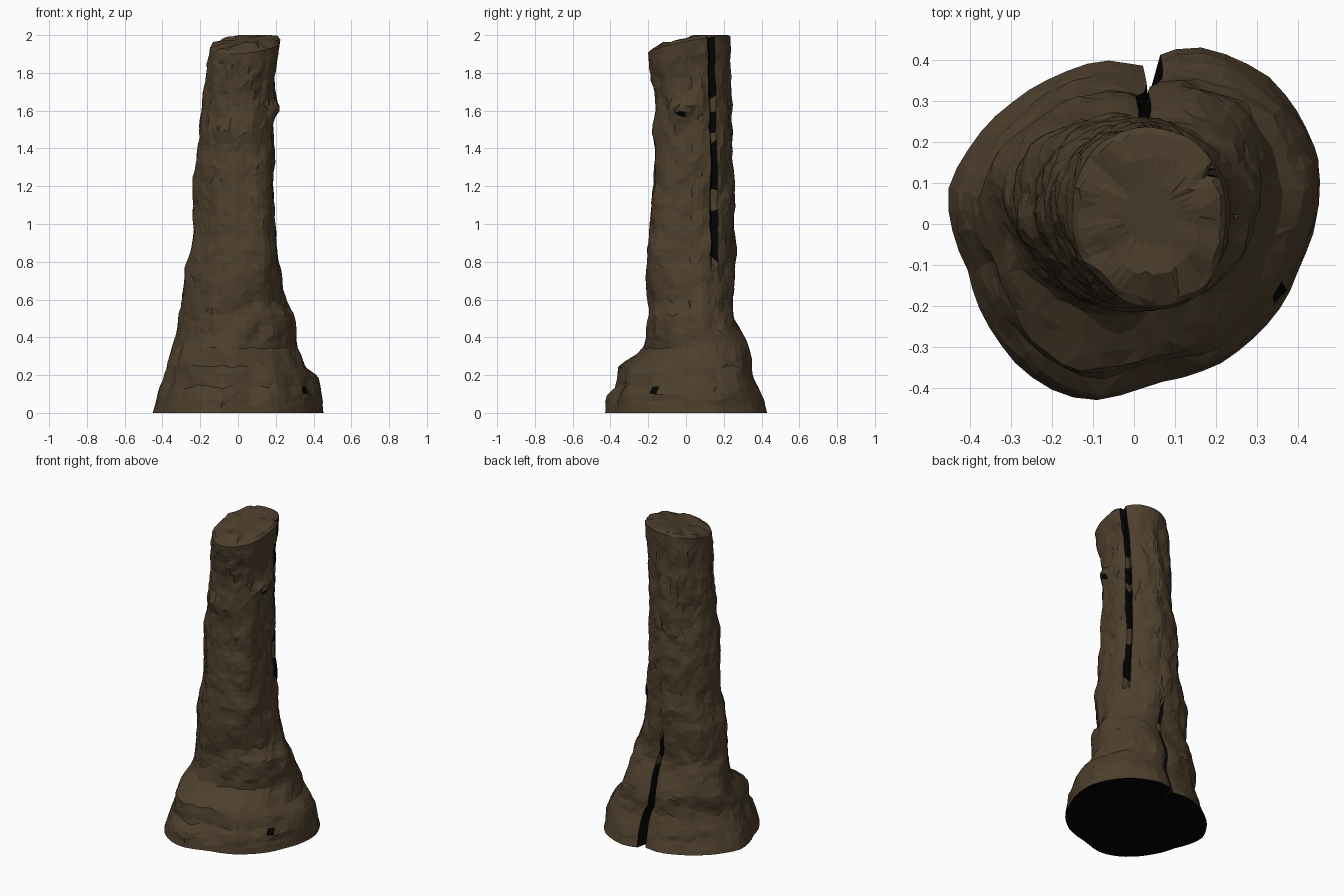
import bpy, bmesh, math, random
from mathutils import Vector, noise

random.seed(4)
if "Cube" in bpy.data.objects:
    bpy.data.objects.remove(bpy.data.objects["Cube"])


def flat_colour(name, rgb):
    mat = bpy.data.materials.new(name)
    mat.use_nodes = True
    mat.diffuse_color = (*rgb, 1)
    bsdf = mat.node_tree.nodes["Principled BSDF"]
    bsdf.inputs["Base Color"].default_value = (*rgb, 1)
    bsdf.inputs["Roughness"].default_value = 1
    return mat


def lerp_table(table, key):
    for a, b in zip(table, table[1:]):
        if key <= b[0]:
            f = (key - a[0]) / (b[0] - a[0])
            return [p + (q - p) * f for p, q in zip(a[1:], b[1:])]
    return table[-1][1:]


def bell(value, width):
    return math.exp(-(value / width) ** 2)


# Height, then left, right, front and back limits of the column
LIMITS = [
    (0, -.455, .45, -.43, .425), (.1, -.425, .435, -.41, .395),
    (.13, -.415, .43, -.375, .38), (.2, -.39, .405, -.365, .35),
    (.25, -.375, .35, -.36, .34), (.3, -.365, .335, -.285, .34),
    (.34, -.35, .325, -.23, .335), (.43, -.32, .31, -.22, .29),
    (.52, -.31, .295, -.21, .255), (.57, -.30, .245, -.205, .25),
    (.75, -.285, .22, -.215, .265), (.95, -.235, .2, -.195, .255),
    (1.2, -.235, .187, -.172, .25), (1.4, -.21, .187, -.168, .245),
    (1.5, -.2, .182, -.178, .24), (1.6, -.187, .187, -.16, .237),
    (1.76, -.172, .197, -.17, .235), (1.86, -.16, .21, -.195, .235),
    (1.94, -.15, .222, -.2, .235),
]
# Angle and relative radius of the lobed foot
FOOT = [
    (0, .98), (22, 1.07), (50, 1.115), (70, 1.08), (79, 1.02), (87, .9),
    (100, .95), (134, .95), (169, 1.015), (198, .92), (210, .95),
    (242, 1.035), (257, 1.02), (278, .91), (307, .915), (345, .93), (360, .98),
]
# Height, then bulge of the back right, front right and front left corners
CORNERS = [
    (0, 0, 0, 0), (.3, 0, 0, 0), (.42, .08, 0, -.1), (.6, .09, .02, -.17),
    (.85, .03, .1, -.16), (1.2, -.01, .12, -.09), (1.5, -.06, .09, -.07),
    (1.7, -.03, .03, -.07), (1.94, 0, .03, -.07),
]
# Crack angle and half width
SIDE_CRACK, BACK_CRACK = (31, 5.5), (84, 2.6)
SIDE_GAPS = [(.82, 1.08), (1.18, 1.44), (1.49, 1.6), (1.66, 2)]
BACK_GAPS = [(0, .48), (.54, .68)]
HOLES = [Vector((.35, -.16, .11)), Vector((.2, -.03, 1.585))]

# Regular angles, with narrow steps either side of each crack
angles = [a for a in range(0, 360, 7)
          if all(abs(a - c) > w + 2 for c, w in (SIDE_CRACK, BACK_CRACK))]
for crack, width in (SIDE_CRACK, BACK_CRACK):
    angles += [crack - width, crack, crack + width]
angles.sort()
count = len(angles)


def rock_point(angle, z):
    left, right, front, back = lerp_table(LIMITS, z)
    t = math.radians(angle)
    foot = max(0, min(1, (.75 - z) / .45))
    column = 1 + .03 * math.sin(2 * t) ** 2
    r = column + (lerp_table(FOOT, angle)[0] - column) * foot
    for corner, bulge in zip((135, 315, 226), lerp_table(CORNERS, z)):
        r += bulge * bell(angle - corner, 24)
    cx, cy = (left + right) / 2, (front + back) / 2
    dx = (right - left) / 2 * math.cos(t)
    dy = (back - front) / 2 * math.sin(t)
    size = math.hypot(dx, dy)

    # Broad lumps, fine chips and the small overhanging brow
    p = Vector((math.cos(t), math.sin(t), z))
    push = .012 * noise.noise(Vector((p.x * 2.2, p.y * 2.2, z * 4)))
    push += .014 * noise.noise(Vector((p.x * 3.5, p.y * 3.5, z * 11 + 7)))
    push += random.uniform(-.003, .003)
    turn = (angle + 14 + 180) % 360 - 180
    push += .04 * bell(turn, 16) * bell(z - 1.61, .035)
    if z < .05 or z > 1.88:
        push *= .3
    # Split the rock along the cracks
    if angle == SIDE_CRACK[0] and z > .78:
        push -= .025
    if angle == BACK_CRACK[0] and z < .7:
        push -= .11 * (1 - z / .8)
    k = r + push / size
    return Vector((cx + dx * k, cy + dy * k, z))


bm = bmesh.new()
levels = 56
rings = []
for i in range(levels + 1):
    base_z = 1.94 * i / levels
    ring = []
    for a in angles:
        wobble = random.uniform(-.011, .011) if 0 < i < levels else 0
        v = rock_point(a, base_z + wobble)
        # Tilt the crown up towards the back and one side
        v.z += max(0, (base_z - 1.6) / .34) * (.2 * v.y + .12 * v.x)
        v.z = min(v.z, 2)
        ring.append(bm.verts.new(v))
    rings.append(ring)

# Worn, sloping crown
crown = rings[-1]
middle = sum((v.co for v in crown), Vector()) / count
for scale, lift in ((.92, .014), (.65, .026), (.35, .024)):
    ring = []
    for v in crown:
        p = middle + (v.co - middle) * (scale + random.uniform(-.03, .03))
        p.z += lift + .02 * noise.noise(Vector((p.x * 12, p.y * 12, 3)))
        p.z = min(p.z, 2)
        ring.append(bm.verts.new(p))
    rings.append(ring)


def is_crack(z, column):
    for (crack, width), gaps in ((SIDE_CRACK, SIDE_GAPS),
                                 (BACK_CRACK, BACK_GAPS)):
        if angles[column] in (crack - width, crack):
            return any(low < z < high for low, high in gaps)
    return False


# Faceted skin
for level, (low, high) in enumerate(zip(rings, rings[1:])):
    for j in range(count):
        k = (j + 1) % count
        a, b, c, d = low[j], low[k], high[k], high[j]
        if random.random() < .5:
            triangles = (a, b, c), (a, c, d)
        else:
            triangles = (a, b, d), (b, c, d)
        for tri in triangles:
            face = bm.faces.new(tri)
            centre = face.calc_center_median()
            dark = level < levels and is_crack(centre.z, j)
            dark = dark or any((centre - h).length < .022 for h in HOLES)
            face.material_index = int(dark)
bm.faces.new(rings[-1])
underside = bm.faces.new(list(reversed(rings[0])))
underside.material_index = 1

mesh = bpy.data.meshes.new("rock_column")
bm.to_mesh(mesh)
bm.free()
mesh.materials.append(flat_colour("brown_rock", (.075, .05, .026)))
mesh.materials.append(flat_colour("black_crack", (.001, .001, .001)))
rock = bpy.data.objects.new("rock_column", mesh)
bpy.context.collection.objects.link(rock)
